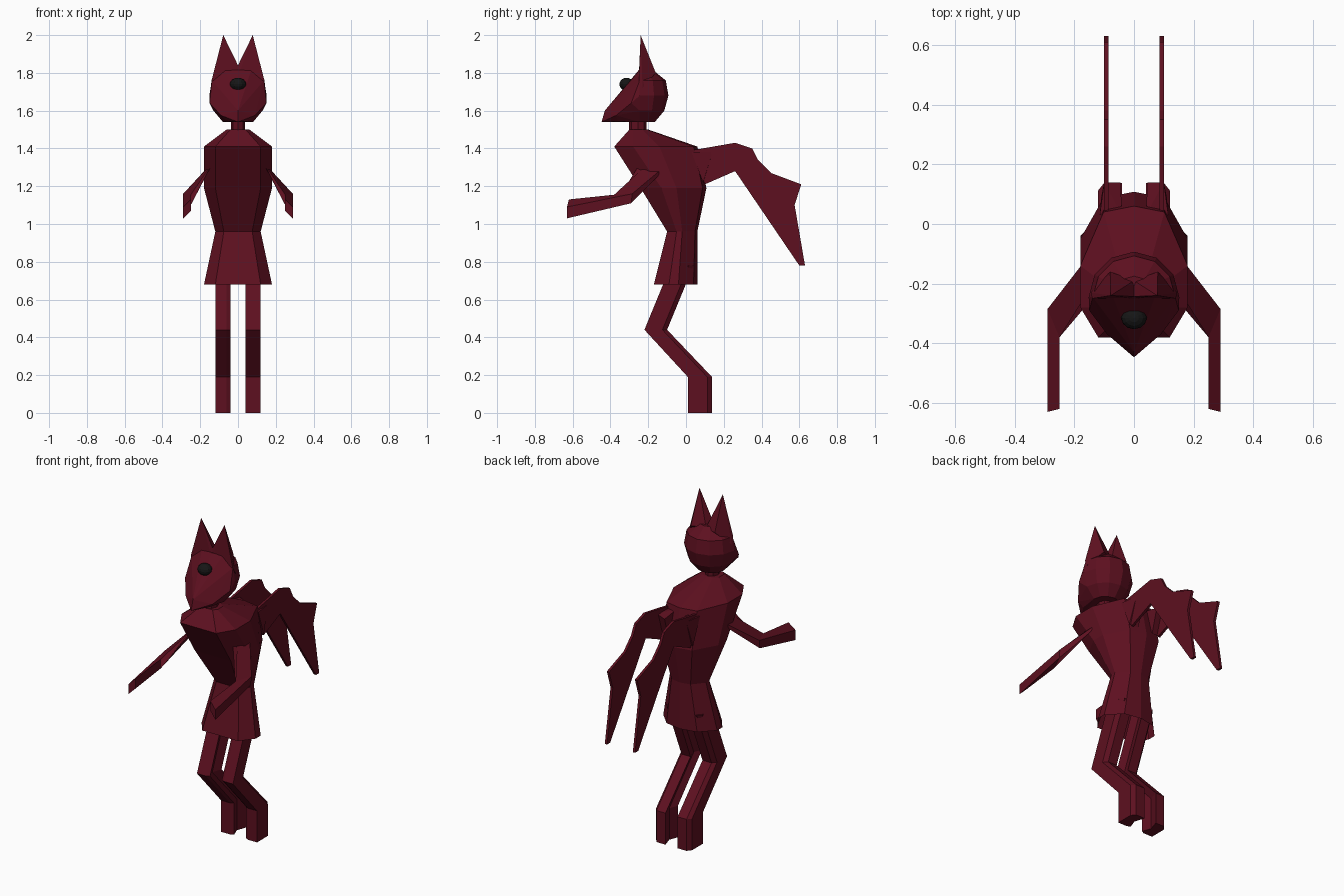
import bpy, bmesh, math

if "Cube" in bpy.data.objects:
    bpy.data.objects.remove(bpy.data.objects["Cube"])


def material(name, color):
    m = bpy.data.materials.new(name)
    m.diffuse_color = color
    m.use_nodes = True
    m.node_tree.nodes["Principled BSDF"].inputs["Base Color"].default_value = m.diffuse_color
    return m


RED = material("dark red", (0.11, 0.005, 0.014, 1))
BLACK = material("black", (0.008, 0.008, 0.008, 1))


def finish(name, bm, mirror=False, mat=RED):
    bmesh.ops.recalc_face_normals(bm, faces=bm.faces[:])
    me = bpy.data.meshes.new(name)
    bm.to_mesh(me)
    bm.free()
    me.materials.append(mat)
    ob = bpy.data.objects.new(name, me)
    bpy.context.collection.objects.link(ob)
    if mirror:
        mod = ob.modifiers.new("Mirror", 'MIRROR')
        mod.use_axis[0] = True
        mod.use_mirror_merge = False
    return ob


def loft(name, rings, mirror=False, caps=(True, True)):
    bm = bmesh.new()
    vs = [[bm.verts.new(p) for p in r] for r in rings]
    n = len(rings[0])
    for a, b in zip(vs, vs[1:]):
        for i in range(n):
            j = (i + 1) % n
            bm.faces.new((a[i], a[j], b[j], b[i]))
    if caps[0]:
        bm.faces.new(vs[0])
    if caps[1]:
        bm.faces.new(vs[-1])
    return finish(name, bm, mirror)


def hull(name, points, mirror=False):
    bm = bmesh.new()
    for p in points:
        bm.verts.new(p)
    res = bmesh.ops.convex_hull(bm, input=bm.verts[:])
    junk = [v for v in bm.verts if not v.link_faces]
    bmesh.ops.delete(bm, geom=junk, context='VERTS')
    return finish(name, bm, mirror)


def body_ring(z, w, c, front, side_f, side_b, back):
    half = [(c, front), (w, side_f), (w, side_b), (c * .85, back - .02 * c / .12)]
    return ([(x, y, z) for x, y in half] + [(0, back, z)]
            + [(-x, y, z) for x, y in reversed(half)])


# Torso, skirt and neck
waist = body_ring(.96, .12, .075, -.10, -.05, -.02, .06)
loft("torso", [
    waist,
    body_ring(1.19, .18, .12, -.24, -.13, -.05, .108),
    body_ring(1.41, .18, .12, -.38, -.28, -.14, .06),
    body_ring(1.50, .06, .04, -.30, -.28, -.23, -.20)])
loft("skirt", [
    body_ring(.68, .18, .12, -.17, -.09, -.04, .06), waist], caps=(False, True))
loft("neck", [[(.037 * math.sin(a), -.255 + .047 * math.cos(a), z)
               for a in [math.tau * i / 8 for i in range(8)]] for z in (1.48, 1.57)])

# Head: rounded skull at the back, tapering to a beak in front
pts = [(0, -.447, 1.54), (0, -.43, 1.60), (0, -.25, 1.815)]
for s in (-1, 1):
    pts += [(s * .09, -.37, 1.575), (s * .15, -.29, 1.64), (s * .06, -.36, 1.545)]
for z, r in ((1.54, .08), (1.60, .13), (1.68, .152), (1.76, .138), (1.815, .07)):
    for i in range(7):
        a = math.pi * i / 6
        pts.append((r * math.cos(a), -.245 + r * math.sin(a), z))
hull("head", pts)
hull("ears", [(.078, -.24, 2.0), (0, -.243, 1.84), (0, -.25, 1.78), (.14, -.25, 1.76),
              (.145, -.23, 1.72), (.08, -.16, 1.80), (0, -.19, 1.80)], mirror=True)

# Single eye
bm = bmesh.new()
bmesh.ops.create_uvsphere(bm, u_segments=12, v_segments=8, radius=1)
for v in bm.verts:
    v.co = (v.co.x * .043, v.co.y * .038 - .315, v.co.z * .034 + 1.74)
finish("eye", bm, mat=BLACK)

# Arms: slanted flat strips bent at the elbow
loft("arms", [
    [(.14, -.25, 1.31), (.13, -.19, 1.33), (.17, -.13, 1.29), (.185, -.15, 1.25)],
    [(.25, -.38, 1.10), (.25, -.38, 1.155), (.29, -.285, 1.16), (.29, -.29, 1.11)],
    [(.25, -.62, 1.07), (.25, -.62, 1.13), (.29, -.63, 1.09), (.29, -.63, 1.03)],
], mirror=True)


# Legs: backward-bent, grooved on the inner side
def leg_ring(z, f, b):
    m = (f + b) / 2
    return [(.04, f + .01, z), (.06, f, z), (.12, f, z), (.12, b - .025, z),
            (.10, b, z), (.04, b, z), (.06, m, z)]


loft("legs", [leg_ring(*r) for r in (
    (0, .01, .138), (.19, .01, .138), (.44, -.22, -.10), (.78, -.08, .04))], mirror=True)

# Wings: thin plates swept backwards, with thick roots
outline = [(.03, 1.39), (.26, 1.43), (.35, 1.40), (.38, 1.34), (.45, 1.27), (.61, 1.21),
           (.575, 1.10), (.63, .78), (.60, .78), (.26, 1.28), (.10, 1.21)]
loft("wings", [[(x, y, z) for y, z in outline] for x in (.086, .101)], mirror=True)
hull("wing_roots", [(.04, .03, 1.38), (.115, .03, 1.38), (.10, .14, 1.38), (.045, .14, 1.36),
                    (.05, .095, 1.22), (.11, .09, 1.22)], mirror=True)
